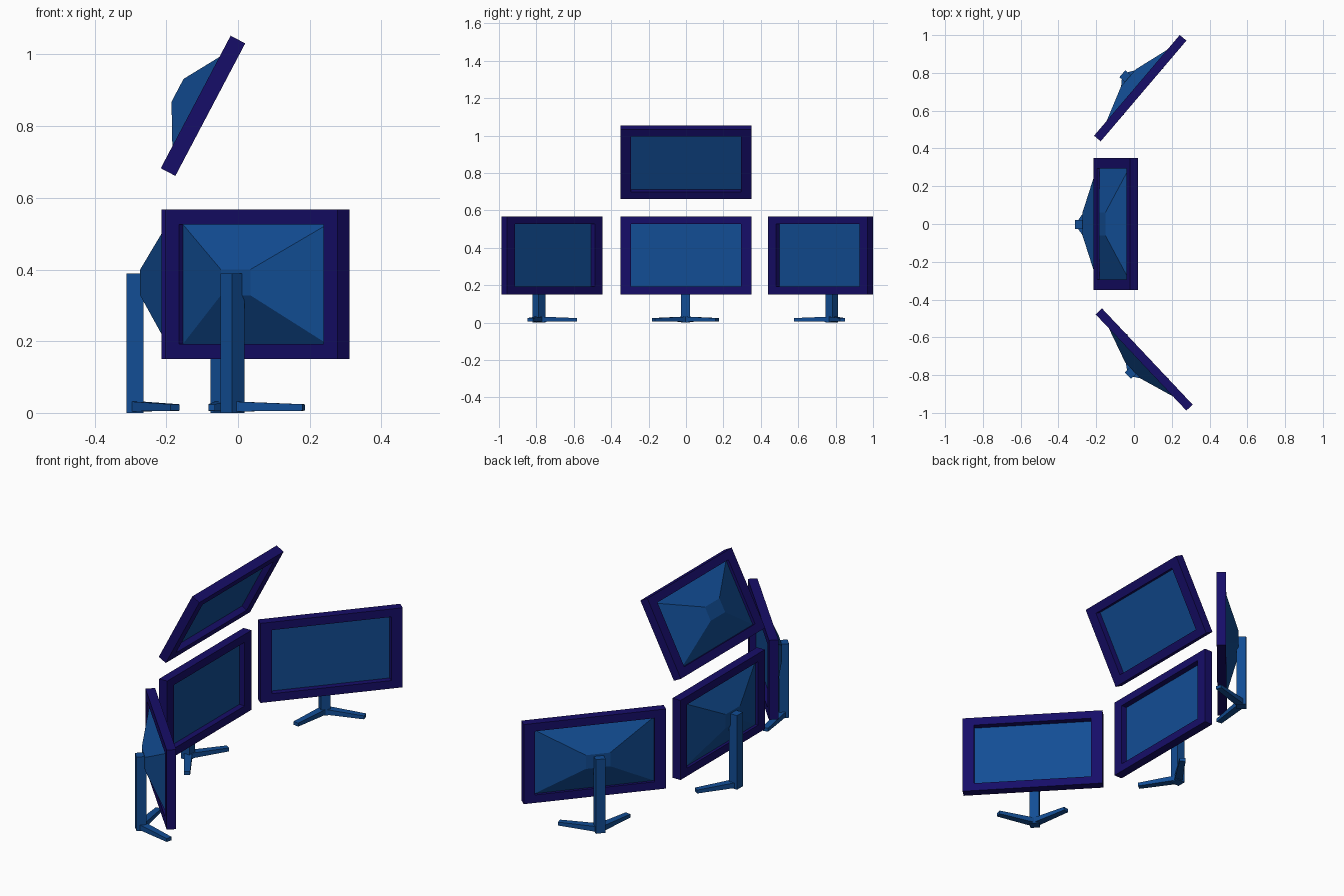
import bpy, bmesh
from math import radians
from mathutils import Matrix, Vector

if "Cube" in bpy.data.objects:
    bpy.data.objects.remove(bpy.data.objects["Cube"])

W, H, T = 0.35, 0.209, 0.046      # half width, half height, frame thickness
BY, BZ = 0.056, 0.042             # bezel widths


def material(name, col):
    m = bpy.data.materials.new(name)
    m.diffuse_color = (*col, 1)
    m.use_nodes = True
    m.node_tree.nodes["Principled BSDF"].inputs["Base Color"].default_value = m.diffuse_color
    return m


navy = material("bezel_purple", (0.008, 0.004, 0.14))
blue = material("panel_blue", (0.006, 0.075, 0.30))


def finish(bm, name, mat, matrix):
    bmesh.ops.recalc_face_normals(bm, faces=bm.faces)
    me = bpy.data.meshes.new(name)
    bm.to_mesh(me)
    bm.free()
    me.materials.append(mat)
    ob = bpy.data.objects.new(name, me)
    ob.matrix_world = matrix
    bpy.context.collection.objects.link(ob)


def rect(bm, x, y0, y1, z0, z1):
    return [bm.verts.new((x, y, z)) for y, z in ((y0, z0), (y1, z0), (y1, z1), (y0, z1))]


def bridge(bm, a, b):
    for i in range(4):
        j = (i + 1) % 4
        bm.faces.new((a[i], a[j], b[j], b[i]))


# Display head: origin at centre of the frame's back plane, screen faces +x
def display(name, matrix):
    # Rectangular bezel ring
    bm = bmesh.new()
    iw, ih = W - BY, H - BZ
    loops = [rect(bm, x, -w, w, -h, h) for x, w, h in
             ((0, W, H), (T, W, H), (T, iw, ih), (0, iw, ih))]
    for i in range(4):
        bridge(bm, loops[i], loops[(i + 1) % 4])
    finish(bm, name + "_bezel", navy, matrix)

    # Recessed screen with a tapered rear housing
    bm = bmesh.new()
    front = rect(bm, 0.015, -iw, iw, -ih, ih)
    back = rect(bm, -0.06, -0.06, 0.06, -0.031, 0.041)
    bridge(bm, front, back)
    bm.faces.new(front)
    bm.faces.new(back)
    finish(bm, name + "_screen_housing", blue, matrix)


# Stand: square post with two splayed feet, on the ground behind the display
def stand(name, matrix):
    bm = bmesh.new()
    r = 0.024
    lo = [bm.verts.new((x, y, 0)) for x, y in ((-r, -r), (r, -r), (r, r), (-r, r))]
    hi = [bm.verts.new(v.co + Vector((0, 0, 0.389))) for v in lo]
    bridge(bm, lo, hi)
    bm.faces.new(lo)
    bm.faces.new(hi)
    finish(bm, name + "_post", blue, matrix)

    for side in (-1, 1):
        bm = bmesh.new()
        d = Vector((0.112, 0.17 * side, 0))
        n = Vector((-d.y, d.x, 0)).normalized()
        ends = []
        for p, w, z0, z1 in ((Vector(), 0.02, 0.004, 0.032), (d, 0.015, 0.006, 0.024)):
            ends.append([bm.verts.new(p + n * s * w + Vector((0, 0, z)))
                         for s, z in ((-1, z0), (1, z0), (1, z1), (-1, z1))])
        bridge(bm, *ends)
        for e in ends:
            bm.faces.new(e)
        finish(bm, name + "_foot", blue, matrix)


# Three standing displays in an arc: back-plane centre and yaw
for name, x, y, yaw in (("centre", -0.213, 0.0, 0),
                        ("left", 0.037, -0.733, 43.3),
                        ("right", 0.0155, 0.734, -40.4)):
    turn = Matrix.Rotation(radians(yaw), 4, 'Z')
    base = Matrix.Translation((x, y, 0)) @ turn
    display(name, base @ Matrix.Translation((0, 0, 0.359)))
    stand(name, base @ Matrix.Translation((-0.0745, -0.003, 0)))

# Upper display, tilted down
display("upper", Matrix.Translation((-0.118, 0, 0.8675)) @ Matrix.Rotation(radians(27.8), 4, 'Y'))
